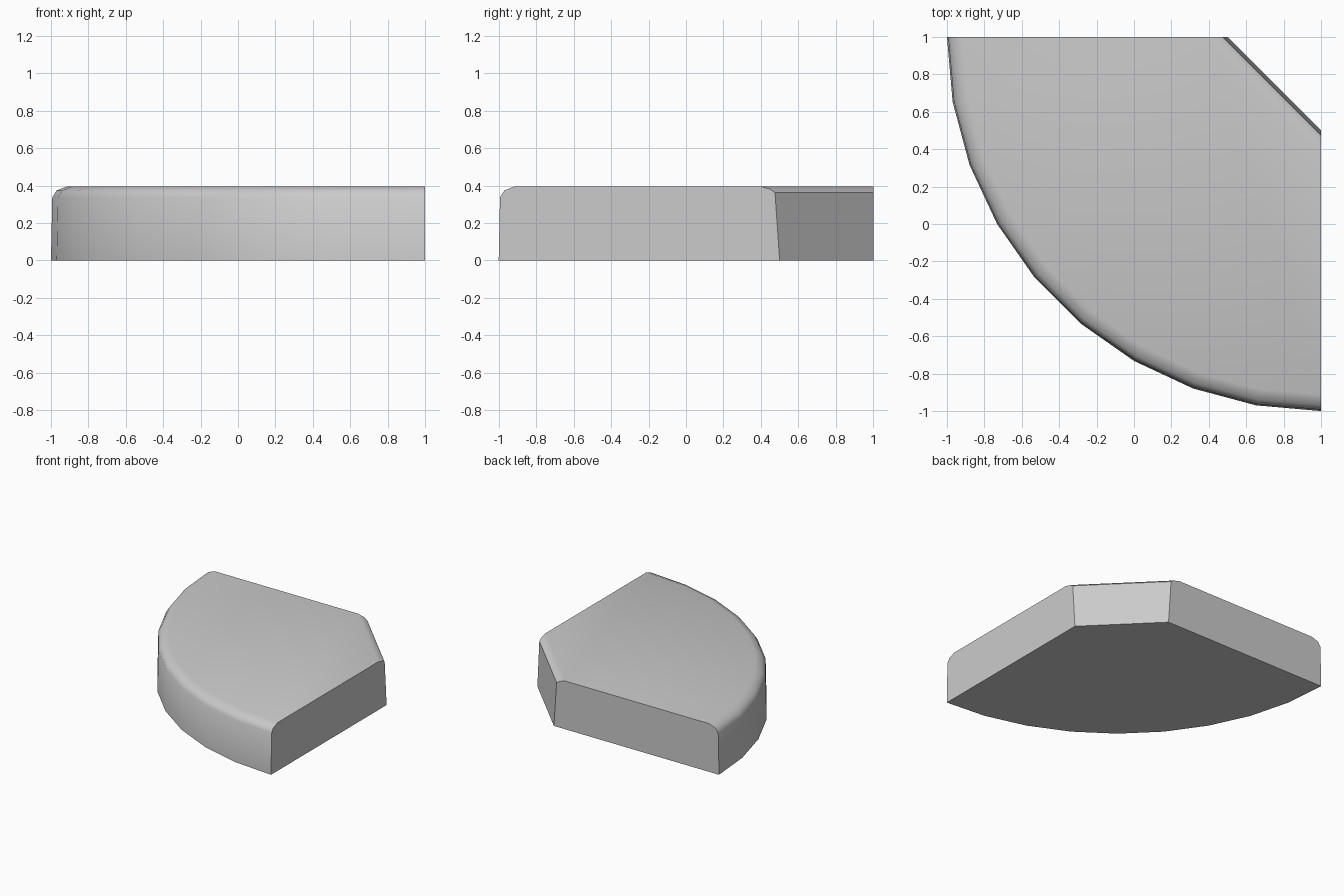
import bpy, bmesh
from math import sin, cos, pi, radians

if "Cube" in bpy.data.objects:
    bpy.data.objects.remove(bpy.data.objects["Cube"])

SEGS = 9
# Each level: outer radius, outer height, inner corner cut, inner height
LEVELS = [
    (2.0, 0.0, 0.5, 0.0),
    (1.993, 0.337, 0.525, 0.362),
    (1.97, 0.374, 0.55, 0.38),
    (1.912, 0.396, 0.607, 0.396),
]

bm = bmesh.new()


def ring(radius, z_out, cut, z_in):
    """Quarter-circle outline about the corner (1, 1), with that corner cut off."""
    pts = []
    for i in range(SEGS + 1):
        a = pi / 2 * i / SEGS
        pts.append((1 - radius * cos(a), 1 - radius * sin(a), z_out))
    pts += [(1, 1 - cut, z_in), (1 - cut, 1, z_in)]
    return [bm.verts.new(p) for p in pts]


# Walls and rounded rim
rings = [ring(*level) for level in LEVELS]
for low, high in zip(rings, rings[1:]):
    n = len(low)
    # The flat end walls (between arc and cut) are closed as single polygons below
    for i in [*range(SEGS), SEGS + 1]:
        if i == SEGS + 1:
            continue
        bm.faces.new((low[i], low[i + 1], high[i + 1], high[i]))
    bm.faces.new((low[n - 2], low[n - 1], high[n - 1], high[n - 2]))

# Flat end walls
for a, b in ((SEGS, SEGS + 1), (SEGS + 2, 0)):
    bm.faces.new([r[a] for r in rings] + [r[b] for r in reversed(rings)])

# Underside and top
bm.faces.new(list(reversed(rings[0])))
bm.faces.new(rings[-1])
bmesh.ops.recalc_face_normals(bm, faces=bm.faces)

mesh = bpy.data.meshes.new("curved_corner_slab")
bm.to_mesh(mesh)
bm.free()
slab = bpy.data.objects.new("curved_corner_slab", mesh)
bpy.context.collection.objects.link(slab)

# Smooth arc and rim, crisp flat ends
bpy.context.view_layer.objects.active = slab
slab.select_set(True)
bpy.ops.object.shade_smooth_by_angle(angle=radians(40))
